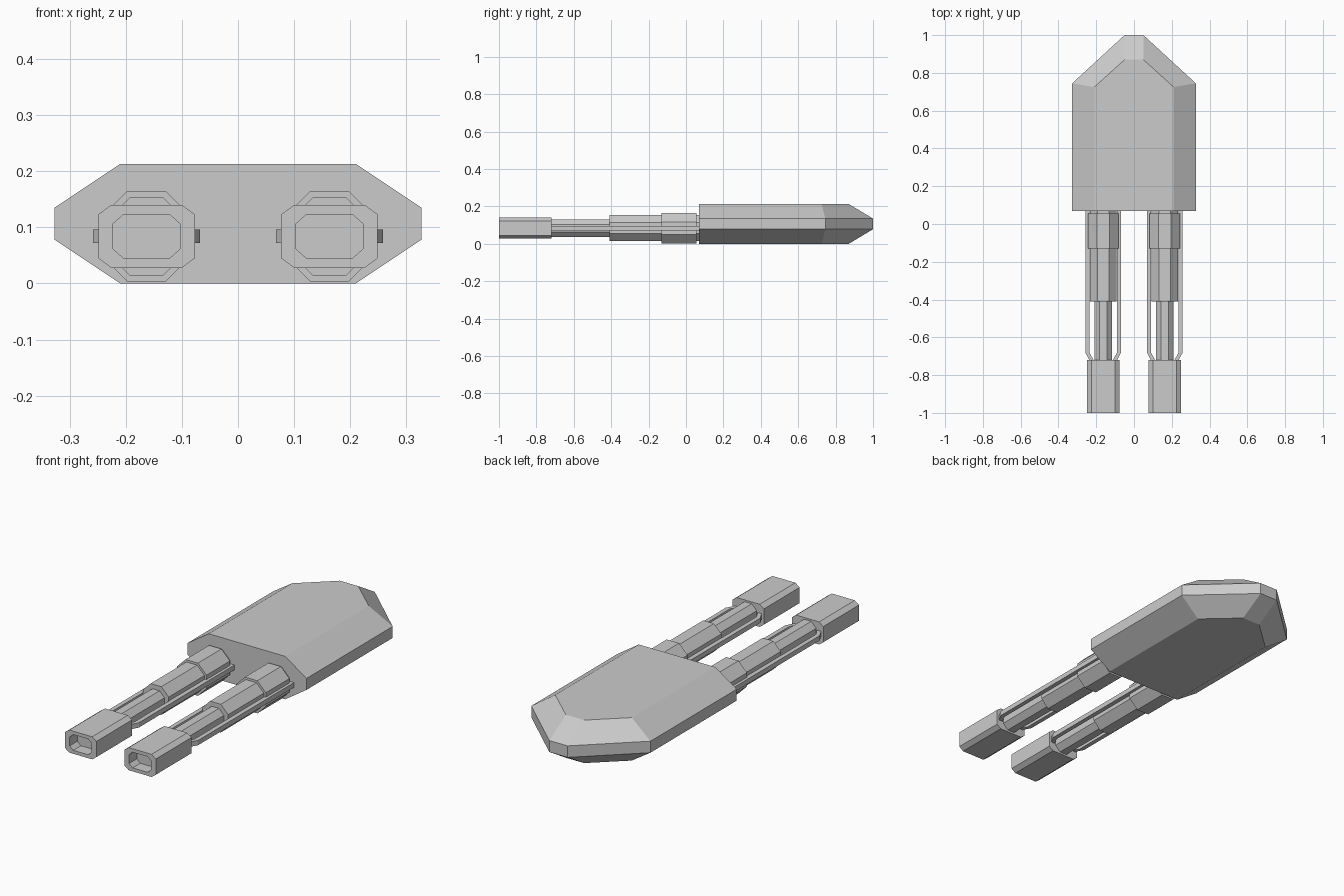
import bpy, bmesh

if "Cube" in bpy.data.objects:
    bpy.data.objects.remove(bpy.data.objects["Cube"])


def loft(name, rings):
    """Skin a list of equal-length point rings and cap both ends."""
    bm = bmesh.new()
    loops = [[bm.verts.new(p) for p in ring] for ring in rings]
    n = len(loops[0])
    for a, b in zip(loops, loops[1:]):
        for i in range(n):
            j = (i + 1) % n
            bm.faces.new((a[i], a[j], b[j], b[i]))
    bm.faces.new(loops[0][::-1])
    bm.faces.new(loops[-1])
    bmesh.ops.recalc_face_normals(bm, faces=bm.faces[:])
    mesh = bpy.data.meshes.new(name)
    bm.to_mesh(mesh)
    bm.free()
    obj = bpy.data.objects.new(name, mesh)
    bpy.context.collection.objects.link(obj)
    return obj


def octagon(cx, cz, y, hx, hz, fx, fz):
    """Chamfered rectangle in XZ: half sizes hx, hz and half flats fx, fz."""
    pts = [(hx, -fz), (hx, fz), (fx, hz), (-fx, hz),
           (-hx, fz), (-hx, -fz), (-fx, -hz), (fx, -hz)]
    return [(cx + x, y, cz + z) for x, z in pts]


# Housing: flat-topped plan inside a wider waist plan, tapered at the rear
def plan(w, y_side, tip, y_tip, z):
    return [(-w, .07, z), (w, .07, z), (w, y_side, z),
            (tip, y_tip, z), (-tip, y_tip, z), (-w, y_side, z)]


loft("housing", [plan(.21, .725, .05, .87, 0),
                 plan(.327, .745, .05, 1, .078),
                 plan(.327, .745, .05, 1, .135),
                 plan(.21, .725, .05, .87, .213)])

CZ = .084
for side, cx in (("left", -.163), ("right", .163)):
    # Stepped octagonal barrel
    steps = [(-.725, .047), (-.41, .047), (-.41, .070), (-.13, .070),
             (-.13, .081), (.055, .081), (.055, .070), (.075, .070)]
    loft(side + "_barrel",
         [octagon(cx, CZ, y, r, r, r * .42, r * .42) for y, r in steps])

    # Muzzle block with a recessed bore
    outer = (.086, .056, .063, .039)
    bore = (.06, .039, .041, .022)
    loft(side + "_muzzle", [octagon(cx, CZ, -.72, *outer),
                            octagon(cx, CZ, -1, *outer),
                            octagon(cx, CZ, -1, *bore),
                            octagon(cx, CZ, -.94, *bore)])

    # Side rods that bend inward to meet the muzzle
    for s, tag in ((-1, "a"), (1, "b")):
        path = [(.075, .084), (-.68, .084), (-.725, .060)]
        loft(f"{side}_rod_{tag}",
             [[(cx + s * (x + dx), y, .084 + dz) for dx, dz in
               ((-.011, -.012), (.011, -.012), (.011, .012), (-.011, .012))]
              for y, x in path])
